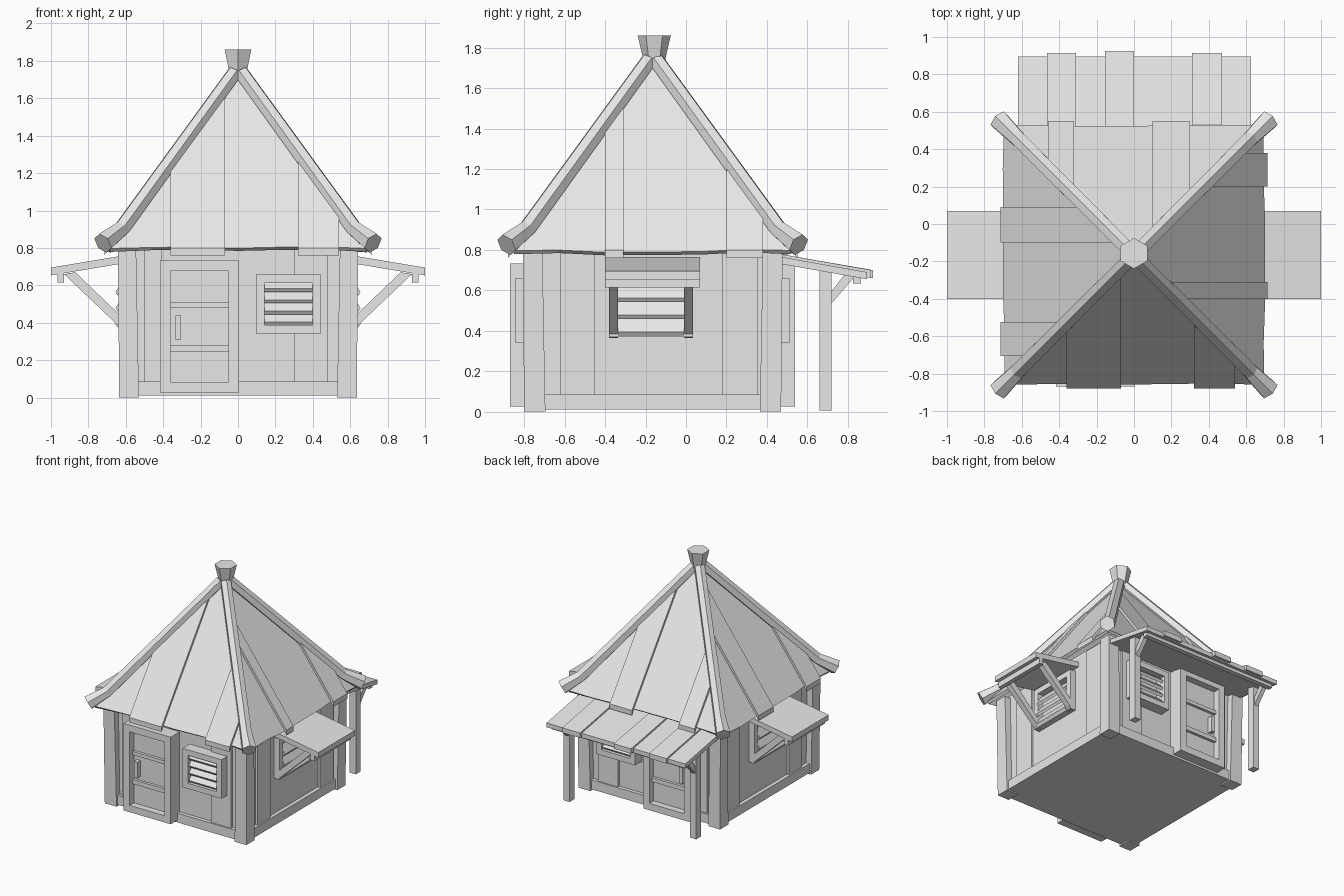
import bpy, bmesh, math, random
from mathutils import Vector

random.seed(4)
cube = bpy.data.objects.get("Cube")
if cube:
    bpy.data.objects.remove(cube, do_unlink=True)

grey = bpy.data.materials.new("plain_grey")
grey.use_nodes = True
grey.diffuse_color = (0.8, 0.8, 0.8, 1)
grey.node_tree.nodes["Principled BSDF"].inputs["Base Color"].default_value = (0.8, 0.8, 0.8, 1)

CY = -0.165                      # centre of the hut along y
APEX, SLOPE, EAVE = 1.74, 1.357, 0.695

# Each wall has local coordinates: u along the wall, o outward, z up
SIDES = {
    "front": lambda u, o, z: (u, CY - o, z),
    "back": lambda u, o, z: (u, CY + o, z),
    "right": lambda u, o, z: (o, CY + u, z),
    "left": lambda u, o, z: (-o, CY + u, z),
}


def add_mesh(name, bm):
    bmesh.ops.recalc_face_normals(bm, faces=bm.faces[:])
    mesh = bpy.data.meshes.new(name)
    bm.to_mesh(mesh)
    bm.free()
    mesh.materials.append(grey)
    obj = bpy.data.objects.new(name, mesh)
    bpy.context.collection.objects.link(obj)
    return obj


def loft(name, rings):
    """Closed solid through rings of equal point count."""
    bm = bmesh.new()
    loops = [[bm.verts.new(p) for p in ring] for ring in rings]
    n = len(loops[0])
    for a, b in zip(loops, loops[1:]):
        for i in range(n):
            j = (i + 1) % n
            bm.faces.new((a[i], a[j], b[j], b[i]))
    bm.faces.new(loops[0])
    bm.faces.new(loops[-1])
    return add_mesh(name, bm)


def extrude(name, side, profile, u0, u1):
    """Side profile of (o, z) points stretched from u0 to u1."""
    place = SIDES[side]
    return loft(f"{side}_{name}", [[place(u, o, z) for o, z in profile] for u in (u0, u1)])


def box(name, side, u0, u1, o0, o1, z0, z1):
    return extrude(name, side, [(o0, z0), (o1, z0), (o1, z1), (o0, z1)], u0, u1)


def frame(name, side, u0, u1, z0, z1, w, o0, o1):
    box(name + "_stile_a", side, u0, u0 + w, o0, o1, z0, z1)
    box(name + "_stile_b", side, u1 - w, u1, o0, o1, z0, z1)
    box(name + "_sill", side, u0 + w, u1 - w, o0, o1, z0, z0 + w)
    box(name + "_head", side, u0 + w, u1 - w, o0, o1, z1 - w, z1)


def louvres(side, u0, u1, o, z0, pitch, count):
    for i in range(count):
        z = z0 + i * pitch
        slat = [(o, z + 0.018), (o - 0.04, z + pitch), (o - 0.055, z + pitch - 0.01), (o - 0.012, z)]
        extrude("louvre", side, slat, u0, u1)


# Wall core, sill beams and corner posts
box("wall_core", "front", -0.59, 0.59, -0.59, 0.59, 0.01, 0.82)
box("base_beam", "front", -0.62, 0.62, -0.62, 0.62, 0.01, 0.085)
for su in (-1, 1):
    for so in (-1, 1):
        loft("corner_post", [[(su * a, CY + so * b, z) for a, b in
             ((inner, inner), (outer, inner), (outer, outer), (inner, outer))]
             for z, inner, outer in ((0, 0.53, 0.635), (0.8, 0.545, 0.642))])

# Raised wall planks
WALL_PLANKS = {"front": [(-0.5, -0.41), (0.3, 0.48)], "right": [(-0.455, -0.285), (0.345, 0.52)]}
for side, twin in (("front", "back"), ("right", "left")):
    for u0, u1 in WALL_PLANKS[side]:
        for s in (side, twin):
            box("wall_plank", s, u0, u1, 0.58, 0.608, 0.08, 0.8)

# Doors and louvred windows on front and back
for side in ("front", "back"):
    frame("door_frame", side, -0.417, 0.005, 0.027, 0.733, 0.055, 0.58, 0.705)
    box("door_panel", side, -0.37, -0.045, 0.58, 0.65, 0.07, 0.69)
    for z0, z1 in ((0.245, 0.28), (0.48, 0.508)):
        box("door_rail", side, -0.365, -0.05, 0.64, 0.672, z0, z1)
    box("door_handle", side, -0.335, -0.305, 0.64, 0.69, 0.31, 0.44)
    frame("window_frame", side, 0.096, 0.444, 0.342, 0.658, 0.045, 0.58, 0.68)
    louvres(side, 0.14, 0.4, 0.665, 0.385, 0.06, 4)

# Side windows with bracketed awnings
for side in ("right", "left"):
    frame("window_frame", side, -0.215, 0.2, 0.37, 0.7, 0.045, 0.58, 0.64)
    louvres(side, -0.17, 0.155, 0.655, 0.375, 0.085, 3)
    extrude("awning", side, [(0.58, 0.765), (1.0, 0.695), (1.0, 0.653), (0.58, 0.723)], -0.235, 0.235)
    box("awning_purlin", side, -0.235, 0.235, 0.93, 0.965, 0.615, 0.67)
    for u in (-0.215, 0.155):
        extrude("awning_strut", side, [(0.62, 0.365), (0.93, 0.66), (0.87, 0.67), (0.62, 0.43)], u, u + 0.045)

# Back porch roof, posts and braces
extrude("porch_roof", "back", [(0.58, 0.775), (1.06, 0.69), (1.06, 0.655), (0.58, 0.74)], -0.62, 0.625)
for u0, u1, end in ((-0.465, -0.31, 1.08), (-0.155, 0, 1.09), (0.31, 0.47, 1.08)):
    extrude("porch_plank", "back", [(0.6, 0.785), (end, 0.7), (end, 0.66), (0.6, 0.745)], u0, u1)
box("porch_purlin", "back", -0.6, 0.6, 0.99, 1.03, 0.635, 0.675)
for u in (-0.595, 0.54):
    box("porch_post", "back", u, u + 0.055, 0.825, 0.885, 0.005, 0.71)
    extrude("porch_brace", "back", [(0.88, 0.53), (1.0, 0.67), (0.95, 0.68), (0.88, 0.59)], u + 0.01, u + 0.045)

# Pyramid roof with a slightly wavy eave
bm = bmesh.new()
apex = bm.verts.new((0, CY, APEX))
STEPS = 6
rim = []
for k, side in enumerate(("front", "right", "back", "left")):
    for i in range(STEPS):
        u = EAVE * (2 * i / STEPS - 1) * (1 if k < 2 else -1)
        d = EAVE + (random.uniform(-0.008, 0.008) if i else 0)
        rim.append(bm.verts.new(SIDES[side](u, d, APEX - SLOPE * d)))
for a, b in zip(rim, rim[1:] + rim[:1]):
    bm.faces.new((apex, a, b))
roof = add_mesh("main_roof", bm)
shell = roof.modifiers.new("thickness", "SOLIDIFY")
shell.thickness = 0.025
shell.offset = -1

# Raised roof planks, cut off along the hips
ROOF_PLANKS = {
    "front": [(-0.36, -0.07), (0.32, 0.54)],
    "back": [(-0.46, -0.32), (0.1, 0.3)],
    "right": [(-0.235, -0.145), (0.365, 0.545)],
    "left": [(0.065, 0.255), (-0.54, -0.36)],
}
for side, planks in ROOF_PLANKS.items():
    for u0, u1 in planks:
        outline = ((u0, abs(u0)), (u1, abs(u1)), (u1, 0.715), (u0, 0.715))
        loft(f"{side}_roof_plank", [[SIDES[side](u, d, APEX - SLOPE * d + lift) for u, d in outline]
                                    for lift in (-0.01, 0.03)])

# Hip beams, six-sided with a flattened foot
HIP = [(0.02, 1.735, 0.042), (0.62, 0.905, 0.046), (0.722, 0.825, 0.058)]
for sx in (-1, 1):
    for sy in (-1, 1):
        across = Vector((-sy, sx, 0)).normalized()
        path = [Vector((sx * t, CY + sy * t, z)) for t, z, r in HIP]
        rings = []
        for i, p in enumerate(path):
            along = (path[min(i + 1, 2)] - path[max(i - 1, 0)]).normalized()
            up = across.cross(along)
            r = HIP[i][2]
            rings.append([p + r * (up * math.cos(a) + across * math.sin(a))
                          for a in (math.tau * n / 6 for n in range(6))])
        loft("hip_beam", rings)

# Hexagonal finial
loft("roof_finial", [[(r * math.sin(a), CY + 0.008 + r * math.cos(a), z)
                      for a in (math.tau * n / 6 for n in range(6))]
                     for z, r in ((1.7, 0.05), (1.75, 0.056), (1.86, 0.082))])
